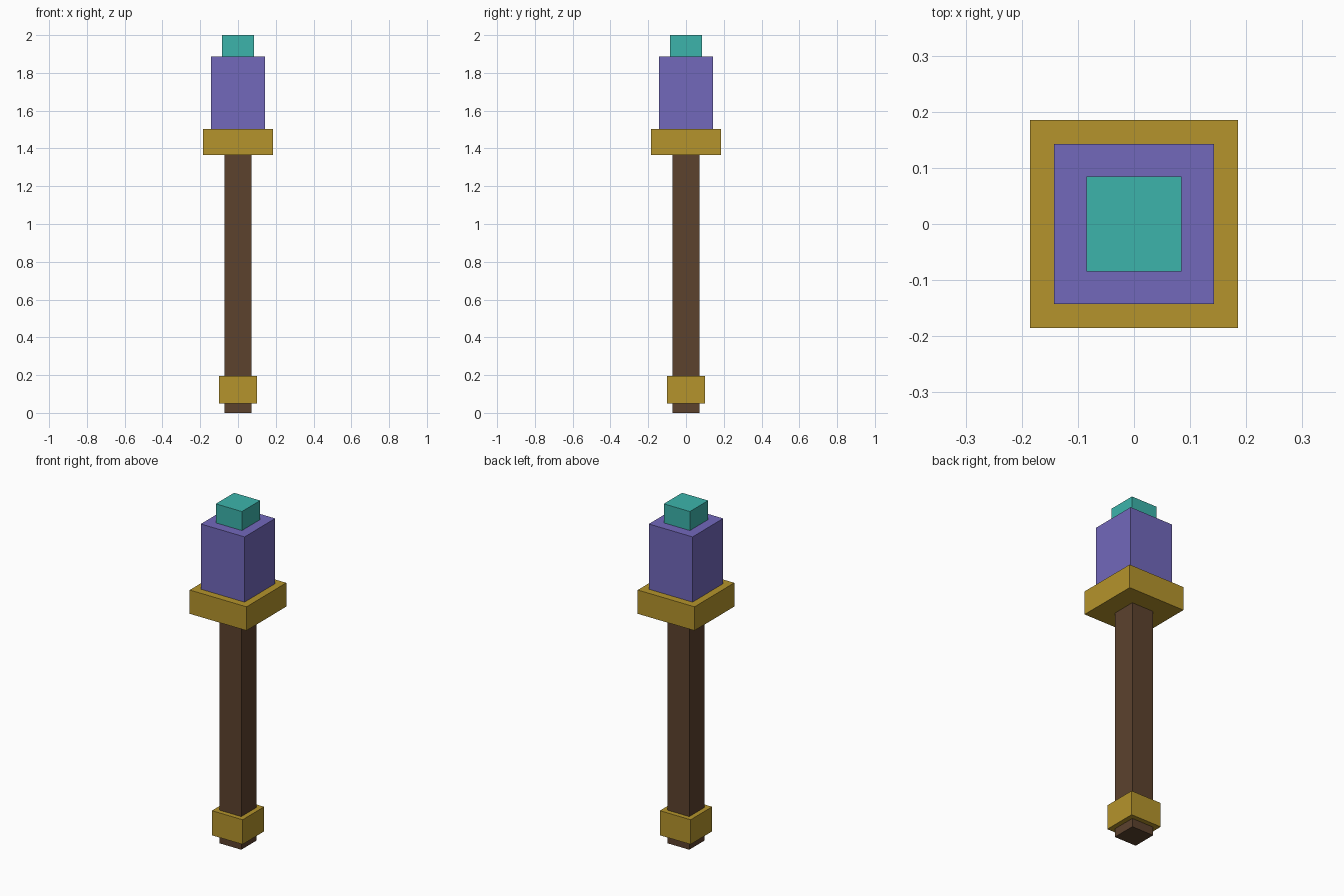
import bpy
import bmesh
from mathutils import Matrix

cube = bpy.data.objects.get("Cube")
if cube:
    bpy.data.objects.remove(cube, do_unlink=True)


def material(name, rgb):
    mat = bpy.data.materials.new(name)
    mat.use_nodes = True
    color = (*rgb, 1.0)
    mat.diffuse_color = color
    mat.node_tree.nodes["Principled BSDF"].inputs["Base Color"].default_value = color
    return mat


def block(name, width, bottom, top, mat):
    """Square block centred on the z axis, between two heights."""
    bm = bmesh.new()
    place = Matrix.Translation((0, 0, (bottom + top) / 2))
    size = Matrix.Diagonal((width, width, top - bottom, 1))
    bmesh.ops.create_cube(bm, size=1, matrix=place @ size)
    mesh = bpy.data.meshes.new(name)
    bm.to_mesh(mesh)
    bm.free()
    mesh.materials.append(mat)
    obj = bpy.data.objects.new(name, mesh)
    bpy.context.collection.objects.link(obj)
    return obj


wood = material("dark brown wood", (0.107, 0.054, 0.027))
gold = material("dull gold", (0.462, 0.296, 0.025))
purple = material("purple", (0.168, 0.138, 0.50))
teal = material("teal", (0.045, 0.456, 0.407))

# Handle with its lower band
block("shaft", 0.143, 0, 1.364, wood)
block("lower_band", 0.2, 0.05, 0.195, gold)

# Head: collar, crystal and tip
block("collar", 0.37, 1.364, 1.504, gold)
block("crystal", 0.285, 1.504, 1.888, purple)
block("tip", 0.17, 1.888, 2, teal)
